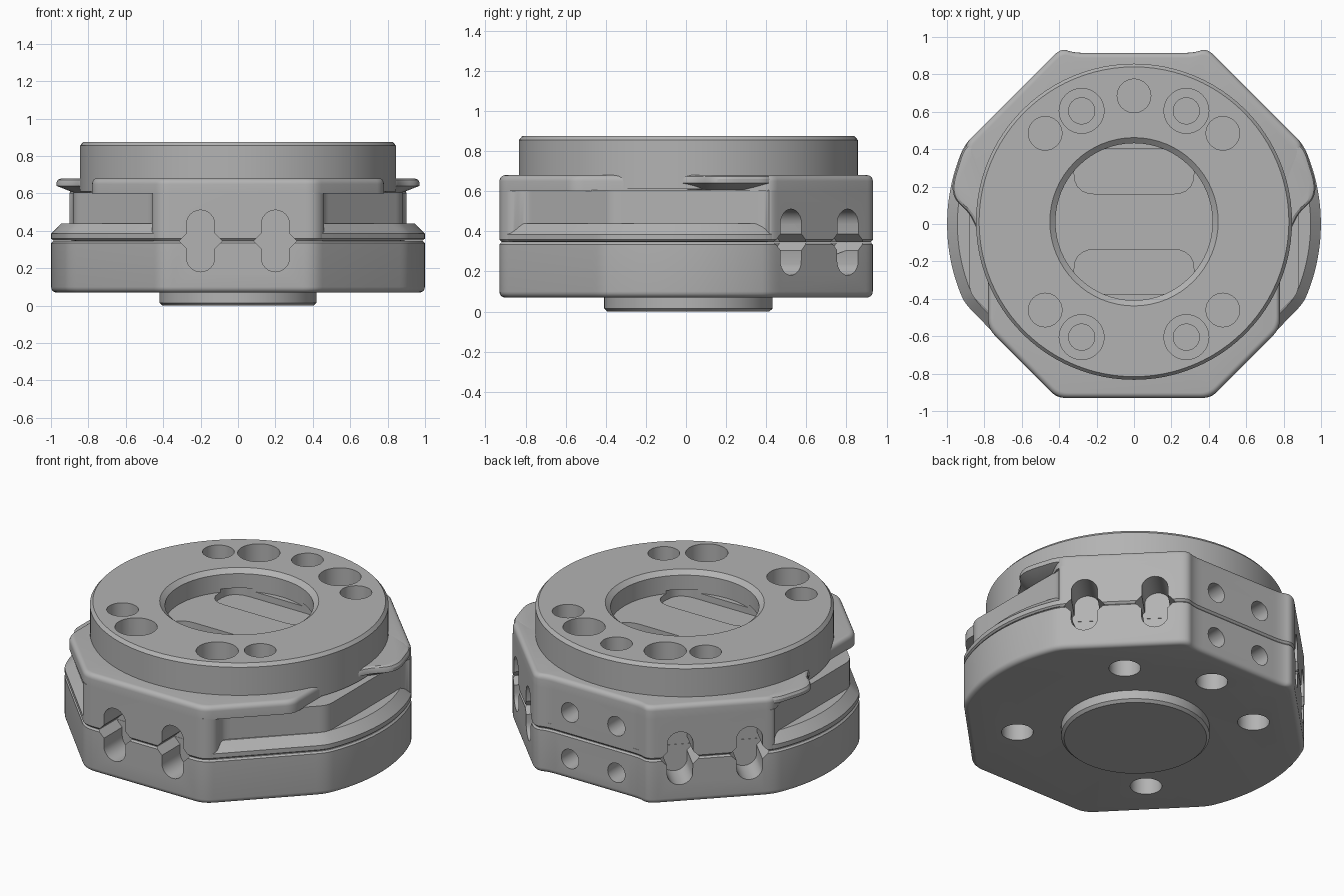
import bpy, bmesh
from math import sin, cos, radians, pi
from mathutils import Matrix, Vector

cube = bpy.data.objects.get("Cube")
if cube:
    bpy.data.objects.remove(cube, do_unlink=True)

metal = bpy.data.materials.new("grey_metal")
metal.use_nodes = True
metal.diffuse_color = (0.45, 0.45, 0.45, 1)
metal.node_tree.nodes["Principled BSDF"].inputs["Base Color"].default_value = (0.45, 0.45, 0.45, 1)

cutters = bpy.data.collections.new("cutters")
bpy.context.scene.collection.children.link(cutters)
parts = []
AXIS_Y = 0.012


def circle(r, n=32, x=0, y=0):
    return [(x + r * cos(2 * pi * i / n), y + r * sin(2 * pi * i / n)) for i in range(n)]


def mirrored(half):
    """Close a counter-clockwise right-hand outline by mirroring it in x."""
    return half + [(-x, y) for x, y in reversed(half)]


def rounded(points, r, steps=5):
    """Replace each corner with a short curve."""
    out = []
    for i, p in enumerate(points):
        p, a, b = Vector(p), Vector(points[i - 1]), Vector(points[(i + 1) % len(points)])
        start = p + (a - p).normalized() * min(r, (a - p).length * 0.45)
        end = p + (b - p).normalized() * min(r, (b - p).length * 0.45)
        for k in range(steps + 1):
            t = k / steps
            out.append(start * (1 - t) ** 2 + p * 2 * t * (1 - t) + end * t * t)
    return out


def prism(name, outline, rings, matrix=Matrix(), cutter=False):
    """Loft an outline through (height, inset) rings and cap both ends."""
    bm = bmesh.new()
    loops = [[bm.verts.new((x * (1 - s), y * (1 - s), z)) for x, y in outline] for z, s in rings]
    n = len(outline)
    for low, high in zip(loops, loops[1:]):
        for i in range(n):
            j = (i + 1) % n
            bm.faces.new((low[i], low[j], high[j], high[i]))
    bm.faces.new(loops[0][::-1])
    bm.faces.new(loops[-1])
    bm.transform(matrix)
    bmesh.ops.recalc_face_normals(bm, faces=bm.faces)
    mesh = bpy.data.meshes.new(name)
    bm.to_mesh(mesh)
    bm.free()
    mesh.materials.append(metal)
    obj = bpy.data.objects.new(name, mesh)
    if cutter:
        cutters.objects.link(obj)
        obj.hide_render = True
    else:
        bpy.context.scene.collection.objects.link(obj)
        parts.append(obj)
    return obj


def fillet(z, r, up):
    """Rings of a rounded top or bottom edge."""
    arc = [(z + (1 if up else -1) * r * (sin(a) - 1), r * (1 - cos(a)))
           for a in (radians(18 * k) for k in range(6))]
    return arc if up else arc[::-1]


centre = Matrix.Translation((0, AXIS_Y, 0))

# Shared outline pieces
front = [(0.41, -0.93)]
back = [(0.39, 0.94), (0.32, 0.915)]
side_arc = [(cos(radians(a)), sin(radians(a))) for a in range(-25, 26, 5)]
plate = rounded(mirrored(front + side_arc + back), 0.06)

# Lower plate with its locating boss
prism("lower_plate", plate, fillet(0.07, 0.03, False) + [(0.335, 0), (0.345, 0.01)])
prism("locating_boss", circle(0.42, 64), [(0, 0.04), (0.015, 0), (0.09, 0)], centre)

# Upper flange, sloped along the open sides
prism("side_flange", plate, [(0.349, 0.01), (0.358, 0), (0.385, 0), (0.44, 0.055)])

# Upper body, recessed on both sides
core = front + [(0.465, -0.875), (0.45, -0.8), (0.88, -0.37), (0.88, 0.39), (0.91, 0.42)] + back
prism("upper_body", rounded(mirrored(core), 0.05), [(0.346, 0.012), (0.358, 0), (0.605, 0)])

# Collar under the round cap
collar = front + [(0.78, -0.56), (0.78, -0.3), (0.79, 0.1), (0.91, 0.42)] + back
prism("collar", rounded(mirrored(collar), 0.05), [(0.6, 0)] + fillet(0.68, 0.03, True))

# Projecting side lips
for side, name in ((1, "left_lip"), (-1, "right_lip")):
    lip = [(0.7, -0.1), (0.83, -0.05), (0.88, 0.06), (0.96, 0.13), (0.975, 0.21), (0.91, 0.42), (0.7, 0.5)]
    prism(name, rounded(lip, 0.06), [(0.595, 0.12), (0.64, 0), (0.66, 0), (0.673, 0.008), (0.68, 0.025)],
          Matrix.Diagonal((side, 1, 1, 1)))

# Round cap
prism("round_cap", circle(0.845, 96), [(0.61, 0), (0.855, 0), (0.875, 0.02)], centre)

# Central pocket and the two shallow recesses in its floor
prism("pocket", circle(0.42, 64), [(0.74, 0), (0.85, 0), (0.9, -0.143)], centre, True)
for y in (0.28, -0.255):
    bar = [(-0.32, -0.12), (0.32, -0.12), (0.32, 0.12), (-0.32, 0.12)]
    prism("floor_recess", rounded(bar, 0.12), [(0.7, 0), (0.76, 0)],
          Matrix.Translation((0, y, 0)), True)

# Pin holes in the top and bottom
for x, y in ((0.475, 0.485), (-0.475, 0.485), (0.475, -0.46), (-0.475, -0.46), (0, 0.685)):
    for low, high in ((0.6, 0.95), (-0.05, 0.28)):
        prism("pin_hole", circle(0.09), [(low, 0), (high, 0)], Matrix.Translation((x, y, 0)), True)

# Counterbored screw holes
for x in (-0.28, 0.28):
    for y in (0.605, -0.605):
        spot = Matrix.Translation((x, y, 0))
        prism("counterbore", circle(0.12), [(0.44, 0), (0.95, 0)], spot, True)
        prism("screw_hole", circle(0.07), [(0.37, 0), (0.5, 0)], spot, True)

# Upright slots across the seam, and the round holes at the back
stand = Matrix.Rotation(pi / 2, 4, "X")
deep = [(0.75, 0), (1.05, 0)]
capsule = [(0.075 * cos(a), (0.09 if a < pi else -0.09) + 0.075 * sin(a))
           for a in (pi * k / 12 for k in range(24))]
diamond = [(0.115, 0), (0, 0.115), (-0.115, 0), (0, -0.115)]
for turn in (0, 135, -135):
    spin = Matrix.Rotation(radians(turn), 4, "Z")
    for x in (-0.2, 0.2):
        place = spin @ Matrix.Translation((x, 0, 0.346)) @ stand
        prism("slot", capsule, deep, place, True)
        prism("slot_flare", diamond, deep, place, True)
for x in (-0.16, 0.16):
    for z in (0.2, 0.49):
        place = Matrix.Rotation(pi, 4, "Z") @ Matrix.Translation((x, 0, z)) @ stand
        prism("back_hole", circle(0.06), deep, place, True)

# Cut every part, then smooth it
for obj in parts:
    bpy.ops.object.select_all(action="DESELECT")
    obj.select_set(True)
    bpy.context.view_layer.objects.active = obj
    cut = obj.modifiers.new("holes", "BOOLEAN")
    cut.operation = "DIFFERENCE"
    cut.operand_type = "COLLECTION"
    cut.collection = cutters
    cut.solver = "EXACT"
    bpy.ops.object.modifier_apply(modifier=cut.name)
    bpy.ops.object.shade_smooth_by_angle(angle=radians(28))

for obj in list(cutters.objects):
    bpy.data.objects.remove(obj, do_unlink=True)
bpy.data.collections.remove(cutters)
